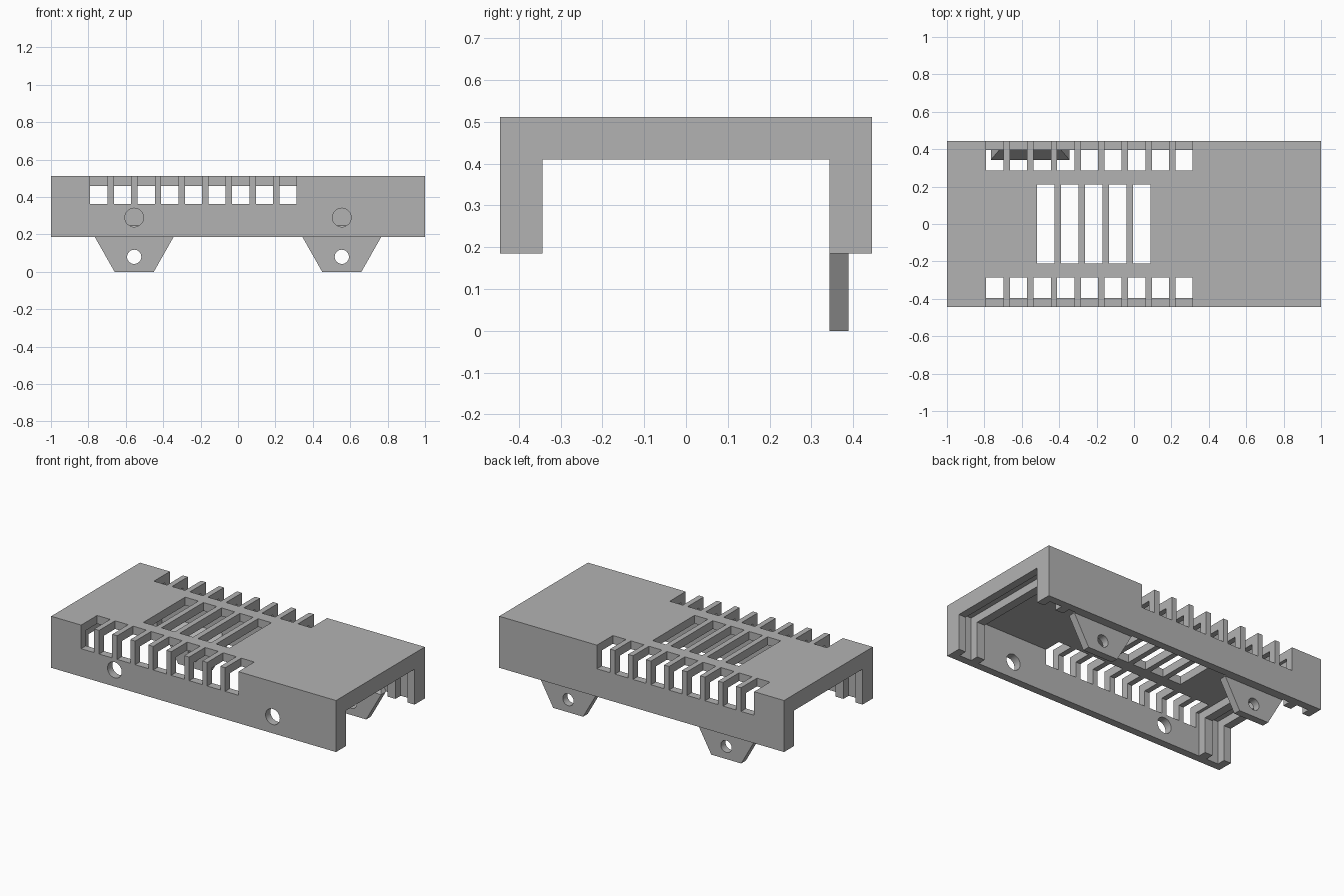
import bpy, bmesh, math
from mathutils import Matrix, Vector

cube = bpy.data.objects.get("Cube")
if cube:
    bpy.data.objects.remove(cube, do_unlink=True)

grey = bpy.data.materials.new("plain grey")
grey.use_nodes = True
grey.diffuse_color = (0.45, 0.45, 0.45, 1)
grey.node_tree.nodes["Principled BSDF"].inputs["Base Color"].default_value = (0.45, 0.45, 0.45, 1)

END, SIDE, BASE, TOP = 1.0, 0.445, 0.185, 0.512
WALL_IN, RIB_IN = 0.396, 0.343          # inner wall face, inner rib face
ROOF_IN, RIB_ROOF = 0.46, 0.41          # roof underside, rib underside
HOLE_X = 0.555


def add_box(bm, x, y, z):
    size = Vector((x[1] - x[0], y[1] - y[0], z[1] - z[0]))
    mid = Vector((x[0] + x[1], y[0] + y[1], z[0] + z[1])) / 2
    bmesh.ops.create_cube(bm, size=1, matrix=Matrix.Translation(mid) @ Matrix.Diagonal(size.to_4d()))


def add_rod(bm, x, y, z, radius, length):
    turn = Matrix.Rotation(math.pi / 2, 4, 'X')
    bmesh.ops.create_cone(bm, cap_ends=True, segments=32, radius1=radius, radius2=radius,
                          depth=length, matrix=Matrix.Translation((x, y, z)) @ turn)


def add_hull(bm, points):
    verts = [bm.verts.new(p) for p in points]
    bmesh.ops.convex_hull(bm, input=verts)


def finish(bm, name):
    bmesh.ops.recalc_face_normals(bm, faces=bm.faces)
    mesh = bpy.data.meshes.new(name)
    bm.to_mesh(mesh)
    bm.free()
    ob = bpy.data.objects.new(name, mesh)
    mesh.materials.append(grey)
    bpy.context.scene.collection.objects.link(ob)
    return ob


def combine(target, tool, operation='DIFFERENCE'):
    tool.hide_render = True
    mod = target.modifiers.new("shape", 'BOOLEAN')
    mod.operation, mod.solver, mod.object = operation, 'EXACT', tool
    bpy.context.view_layer.objects.active = target
    bpy.ops.object.modifier_apply(modifier=mod.name)
    bpy.data.objects.remove(tool, do_unlink=True)


# Cover block
bm = bmesh.new()
add_box(bm, (-END, END), (-SIDE, SIDE), (BASE, TOP))
cover = finish(bm, "cover")

# Open channel through both ends
bm = bmesh.new()
add_box(bm, (-1.2, 1.2), (-RIB_IN, RIB_IN), (0, RIB_ROOF))
combine(cover, finish(bm, "channel_cutter"))

# Wider main chamber and a groove near each end, leaving ribs between
bm = bmesh.new()
for x in ((-0.81, 0.81), (-0.95, -0.865), (0.865, 0.95)):
    add_box(bm, x, (-WALL_IN, WALL_IN), (0, ROOF_IN))
combine(cover, finish(bm, "chamber_cutter"))

# Vents along both top edges, central vents and front wall holes
bm = bmesh.new()
for i in range(9):
    x = -0.79 + i * 0.1265
    for y in ((-0.6, -0.285), (0.285, 0.6)):
        add_box(bm, (x, x + 0.092), y, (0.362, 0.7))
for i in range(5):
    x = -0.518 + i * 0.128
    add_box(bm, (x, x + 0.093), (-0.21, 0.21), (0.43, 0.7))
for x in (-HOLE_X, HOLE_X):
    add_rod(bm, x, -SIDE, 0.29, 0.05, 0.2)
combine(cover, finish(bm, "vent_cutter"))

# Mounting tabs on the back wall, each with a sloped shoulder and a hole
for side, x in (("right", -HOLE_X), ("left", HOLE_X)):
    bm = bmesh.new()
    add_hull(bm, [(x + s * w, y, z) for s in (-1, 1) for y in (RIB_IN, 0.389)
                  for w, z in ((0.105, 0), (0.21, BASE))])
    tab = finish(bm, side + "_mounting_tab")
    bm = bmesh.new()
    add_hull(bm, [(x + s * w, y, z) for s in (-1, 1) for w, y, z in (
        (0.21, RIB_IN, BASE), (0.21, WALL_IN, BASE), (0.165, WALL_IN, 0.248))])
    combine(tab, finish(bm, "shoulder"), 'UNION')
    bm = bmesh.new()
    add_rod(bm, x, 0.366, 0.08, 0.038, 0.3)
    combine(tab, finish(bm, "hole_cutter"))

# Smooth hole walls, sharp edges elsewhere
for ob in bpy.context.scene.objects:
    ob.select_set(ob.type == 'MESH')
bpy.ops.object.shade_smooth_by_angle(angle=math.radians(30))
